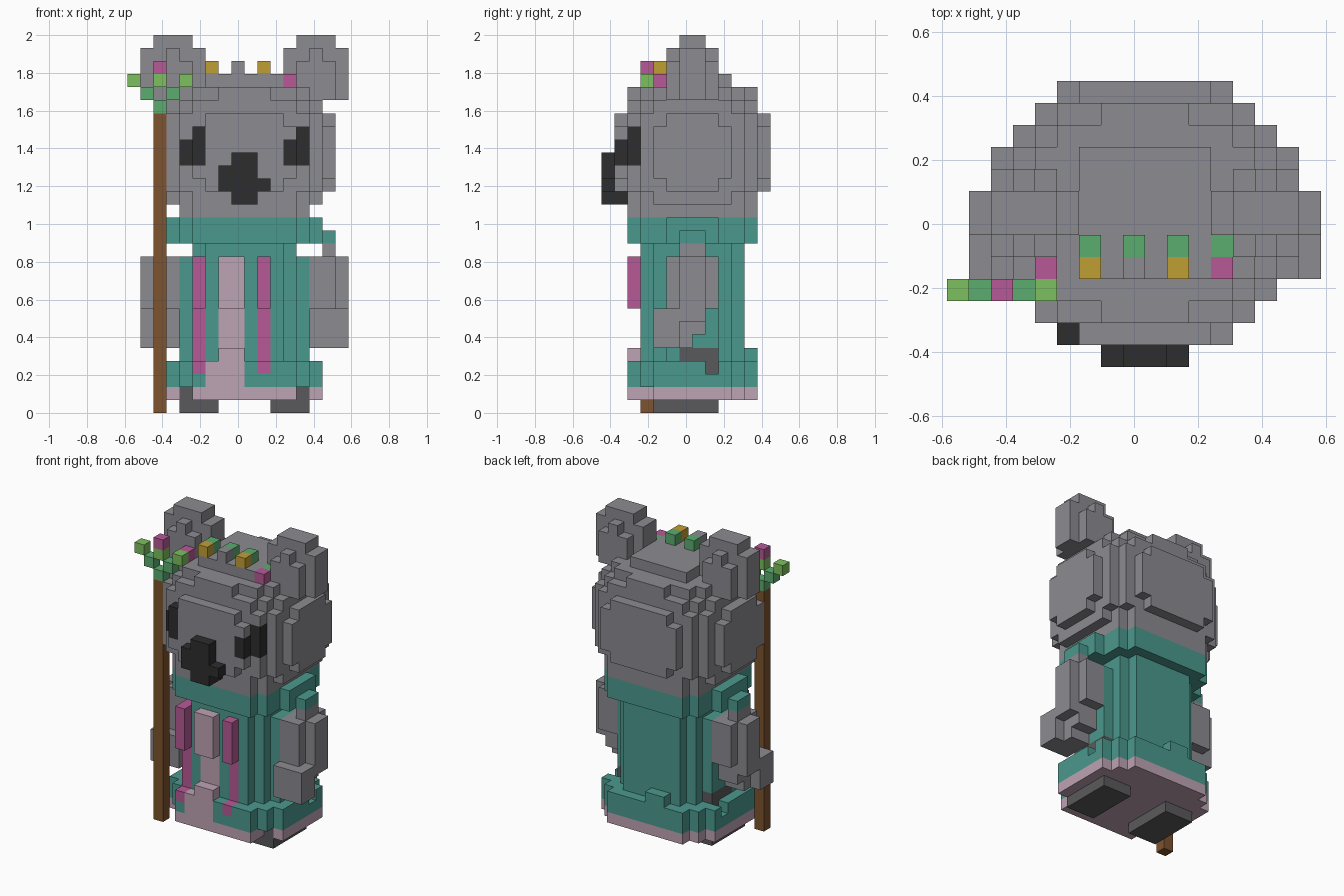
import bpy
import bmesh
from mathutils import Vector

UNIT = 2 / 29                     # edge of one cube
MIDDLE = Vector((8.5, 6.5, 0))    # grid point that lands on the origin
AXIS_X, AXIS_Y = 9, 7             # symmetry lines of the body on the grid

PALETTE = {
    "grey_fur": (139, 139, 145),
    "teal_cloth": (75, 153, 141),
    "pale_pink": (190, 163, 180),
    "magenta": (182, 90, 150),
    "black": (45, 45, 46),
    "dark_grey": (90, 90, 92),
    "brown_wood": (126, 83, 46),
    "lime_leaf": (125, 192, 95),
    "green_leaf": (92, 172, 112),
    "yellow": (192, 159, 53),
}

cells = {}   # grid cell -> (part name, material name)


def block(part, colour, x, y, z, mirror=False):
    """Fill a box of cubes; later blocks replace earlier ones."""
    spans = [x]
    if mirror:
        spans.append((2 * AXIS_X - x[1], 2 * AXIS_X - x[0]))
    for span in spans:
        for i in range(*span):
            for j in range(*y):
                for k in range(*z):
                    if colour is None:
                        cells.pop((i, j, k), None)
                    else:
                        cells[i, j, k] = (part, colour)


def cube(part, colour, i, j, k, mirror=False):
    block(part, colour, (i, i + 1), (j, j + 1), (k, k + 1), mirror)


def tier(part, colour, z, *halves):
    """Stepped round layer: a union of centred boxes given by half sizes."""
    for hx, hy in halves:
        block(part, colour, (AXIS_X - hx, AXIS_X + hx), (AXIS_Y - hy, AXIS_Y + hy), z)


def build_robe():
    # Pale hem, flared skirt, body and collar
    block("robe", "pale_pink", (5, 13), (2, 12), (1, 2))
    block("robe", "pale_pink", (4, 14), (9, 11), (1, 2))
    block("robe", "pale_pink", (3, 4), (4, 10), (1, 2), mirror=True)
    block("robe", "pale_pink", (4, 5), (5, 9), (1, 2), mirror=True)
    tier("robe", "teal_cloth", (2, 4), (4, 5), (5, 4), (6, 3))
    tier("robe", "teal_cloth", (4, 12), (3, 4), (4, 3), (5, 2))
    tier("robe", "teal_cloth", (12, 13), (3, 4), (4, 3))
    tier("robe", "teal_cloth", (13, 15), (4, 5), (5, 4), (6, 2))
    block("robe", "teal_cloth", (7, 9), (11, 12), (4, 5))
    block("robe", "teal_cloth", (15, 16), (6, 8), (13, 14), mirror=True)

    # Side slits that show the legs
    block("legs", "dark_grey", (13, 14), (6, 9), (4, 5), mirror=True)
    block("robe", None, (14, 15), (8, 9), (3, 4), mirror=True)
    cube("legs", "dark_grey", 13, 8, 3, mirror=True)


def build_stole():
    # Pale centre strip between two magenta bands
    block("stole", "pale_pink", (7, 9), (3, 4), (4, 12))
    block("stole", "pale_pink", (7, 9), (2, 3), (8, 12))
    block("stole", "pale_pink", (6, 9), (2, 3), (2, 4))
    block("stole", "pale_pink", (7, 9), (2, 3), (4, 5))
    for band in (5, 10):
        block("stole", "magenta", (band, band + 1), (3, 4), (4, 12))
        block("stole", "magenta", (band, band + 1), (2, 3), (8, 12))
        cube("stole", "magenta", band, 2, 3)


def build_arms():
    # Shoulder, upper arm, forearm and hand reaching forward
    block("arms", "grey_fur", (15, 16), (6, 8), (12, 13), mirror=True)
    block("arms", "grey_fur", (14, 16), (5, 9), (8, 12), mirror=True)
    block("arms", "grey_fur", (14, 16), (4, 8), (6, 8), mirror=True)
    block("arms", "grey_fur", (14, 16), (4, 7), (5, 6), mirror=True)
    block("arms", "grey_fur", (16, 17), (6, 8), (7, 12), mirror=True)
    block("arms", "grey_fur", (16, 17), (4, 6), (5, 8), mirror=True)


def build_head():
    # Stacked round layers from neck to crown
    tier("head", "grey_fur", (15, 16), (4, 5), (5, 4))
    tier("head", "grey_fur", (16, 17), (4, 5), (5, 4), (6, 3))
    tier("head", "grey_fur", (17, 23), (3, 6), (5, 5), (6, 4), (7, 2))
    tier("head", "grey_fur", (18, 22), (4, 6), (7, 3))
    tier("head", "grey_fur", (23, 24), (4, 5), (5, 4), (6, 3))
    tier("head", "grey_fur", (24, 25), (2, 5), (4, 4), (5, 3))
    tier("head", "grey_fur", (25, 26), (3, 3))


def build_ears():
    # Flat ear plates with smaller pads front and back
    block("ears", "grey_fur", (12, 17), (6, 8), (24, 28), mirror=True)
    block("ears", "grey_fur", (13, 16), (6, 8), (28, 29), mirror=True)
    block("ears", "grey_fur", (13, 16), (5, 9), (24, 27), mirror=True)
    block("ears", "grey_fur", (14, 15), (5, 9), (27, 28), mirror=True)


def build_face():
    # Eyes wrap round the corner of the face
    for outer, inner, tall in ((4, 5, 5), (13, 12, 13)):
        for column, depth in ((outer, 2), (inner, 1)):
            top = 22 if column == tall else 21
            block("eyes", "black", (column, column + 1), (depth, depth + 1), (19, top))

    # Broad nose with uneven nostril steps
    block("nose", "black", (8, 10), (0, 1), (16, 20))
    block("nose", "black", (8, 10), (1, 2), (16, 17))
    block("nose", "black", (7, 11), (0, 1), (17, 18))
    cube("nose", "black", 7, 0, 18)


def build_flower_crown():
    # Blossoms in front, leaves behind
    blossoms = ((4, "magenta", 25), (6, "yellow", 26), (8, "grey_fur", 26),
                (10, "yellow", 26), (12, "magenta", 25))
    for column, colour, height in blossoms:
        cube("flower_crown", colour, column, 4, height)
        if column > 4:
            cube("flower_crown", "green_leaf", column, 5, height)


def build_staff():
    # Wooden pole topped by a forked sprig
    pole, depth = 2, 3
    block("staff", "brown_wood", (pole, pole + 1), (depth, depth + 1), (0, 23))
    cube("sprig", "green_leaf", pole, depth, 23)
    for side in (-1, 1):
        cube("sprig", "green_leaf", pole + side, depth, 24)
        cube("sprig", "lime_leaf", pole + 2 * side, depth, 25)
    cube("sprig", "lime_leaf", pole, depth, 25)
    cube("sprig", "magenta", pole, depth, 26)


def make_material(name, rgb):
    def linear(value):
        value /= 255
        return value / 12.92 if value <= 0.04045 else ((value + 0.055) / 1.055) ** 2.4

    colour = (*map(linear, rgb), 1)
    material = bpy.data.materials.new(name)
    material.use_nodes = True
    material.diffuse_color = colour
    shader = next(n for n in material.node_tree.nodes if n.type == "BSDF_PRINCIPLED")
    shader.inputs["Base Color"].default_value = colour
    shader.inputs["Roughness"].default_value = 0.9
    return material


def make_part(part, materials):
    """Turn the open cube sides of one part into a mesh."""
    bm = bmesh.new()
    mesh = bpy.data.meshes.new(part)
    slots = []
    for cell, (owner, colour) in cells.items():
        if owner != part:
            continue
        if colour not in slots:
            slots.append(colour)
            mesh.materials.append(materials[colour])
        centre = Vector(cell) + Vector((0.5, 0.5, 0.5)) - MIDDLE
        for axis in range(3):
            for sign in (-1, 1):
                normal = Vector((0, 0, 0))
                normal[axis] = sign
                beside = tuple(c + int(n) for c, n in zip(cell, normal))
                if beside in cells:
                    continue
                u = Vector((0, 0, 0))
                u[(axis + 1) % 3] = 1
                v = normal.cross(u)
                corners = (-u - v, u - v, u + v, v - u)
                face = bm.faces.new([bm.verts.new((centre + (normal + c) / 2) * UNIT)
                                     for c in corners])
                face.material_index = slots.index(colour)
    bmesh.ops.remove_doubles(bm, verts=bm.verts[:], dist=UNIT / 100)
    bm.to_mesh(mesh)
    bm.free()
    bpy.context.collection.objects.link(bpy.data.objects.new(part, mesh))


default_cube = bpy.data.objects.get("Cube")
if default_cube:
    bpy.data.objects.remove(default_cube, do_unlink=True)

build_robe()
block("feet", "dark_grey", (4, 7), (4, 9), (0, 2), mirror=True)
build_stole()
build_arms()
build_head()
build_ears()
build_face()
build_flower_crown()
build_staff()

materials = {name: make_material(name, rgb) for name, rgb in PALETTE.items()}
for part in sorted({owner for owner, _ in cells.values()}):
    make_part(part, materials)
